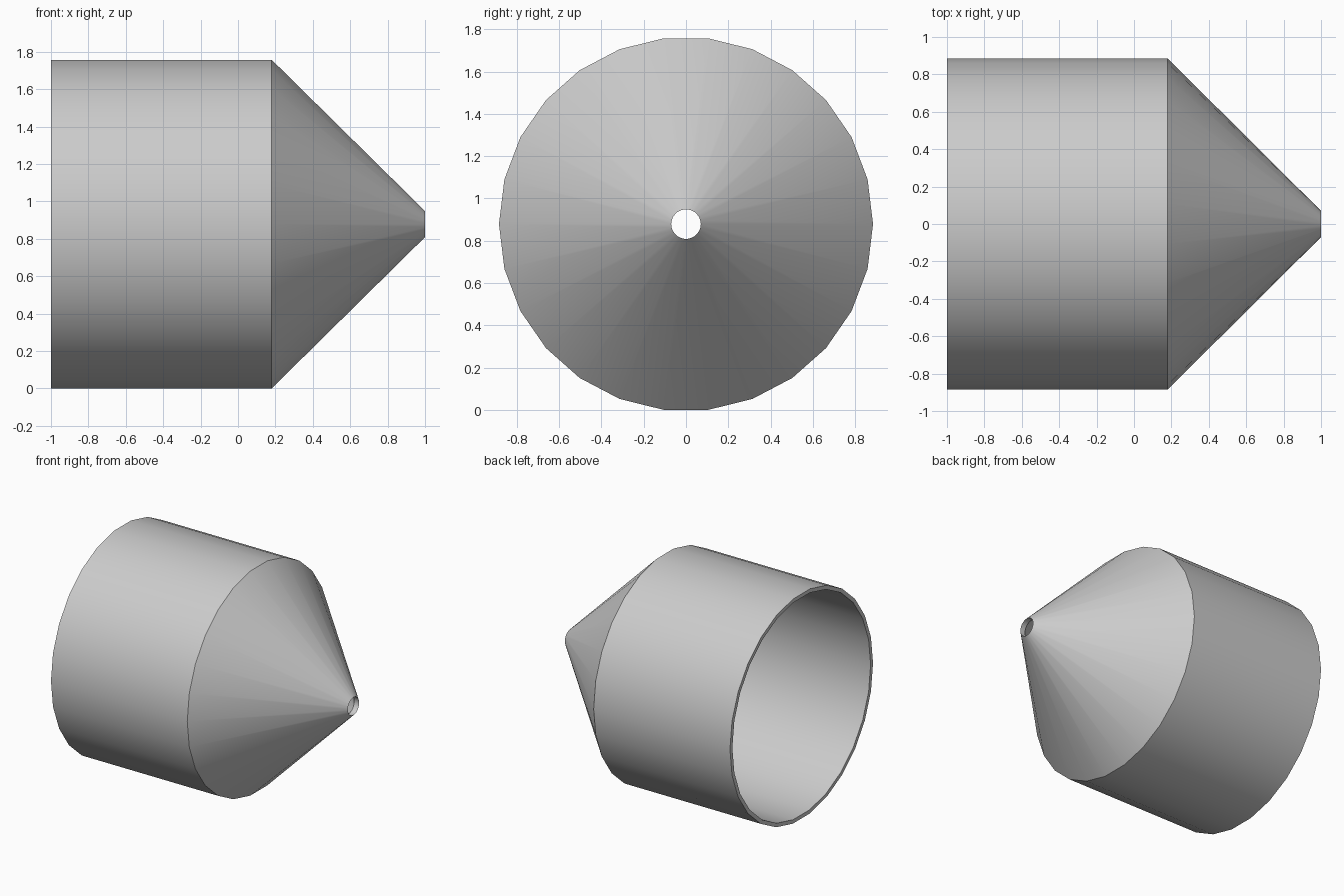
import bpy
import bmesh
import math

# Remove the default object
default = bpy.data.objects.get("Cube")
if default:
    bpy.data.objects.remove(default, do_unlink=True)

SIDES = 26
RADIUS = 0.885
WALL = 0.03
HOLE = 0.07
BACK, SHOULDER, TIP = -1.0, 0.18, 1.0
AXIS_Z = RADIUS * math.cos(math.pi / SIDES)  # rests on a flat side

# Plain grey material
grey = bpy.data.materials.new("plain grey")
grey.use_nodes = True
colour = (0.6, 0.6, 0.6, 1.0)
grey.diffuse_color = colour
grey.node_tree.nodes["Principled BSDF"].inputs["Base Color"].default_value = colour

# Closed wall section as (x, radius): outside, tip hole, then inside
inner_shoulder = SHOULDER - WALL * math.tan(math.pi / 8)
section = [
    (BACK, RADIUS),
    (SHOULDER, RADIUS),
    (TIP, HOLE),
    (TIP - WALL * math.sqrt(2), HOLE),
    (inner_shoulder, RADIUS - WALL),
    (BACK, RADIUS - WALL),
]

# Hollow nozzle: revolve the section around the x axis
bm = bmesh.new()
rings = []
for x, r in section:
    ring = []
    for i in range(SIDES):
        a = math.tau * i / SIDES
        ring.append(bm.verts.new((x, r * math.cos(a), AXIS_Z + r * math.sin(a))))
    rings.append(ring)
for k, ring in enumerate(rings):
    following = rings[(k + 1) % len(rings)]
    for i in range(SIDES):
        j = (i + 1) % SIDES
        bm.faces.new((ring[i], ring[j], following[j], following[i]))
bmesh.ops.recalc_face_normals(bm, faces=bm.faces)

mesh = bpy.data.meshes.new("hollow_nozzle")
bm.to_mesh(mesh)
bm.free()
mesh.materials.append(grey)
nozzle = bpy.data.objects.new("hollow_nozzle", mesh)
bpy.context.collection.objects.link(nozzle)

# Smooth round walls with crisp rims and shoulder
bpy.ops.object.select_all(action="DESELECT")
nozzle.select_set(True)
bpy.context.view_layer.objects.active = nozzle
bpy.ops.object.shade_smooth_by_angle(angle=math.radians(30))
